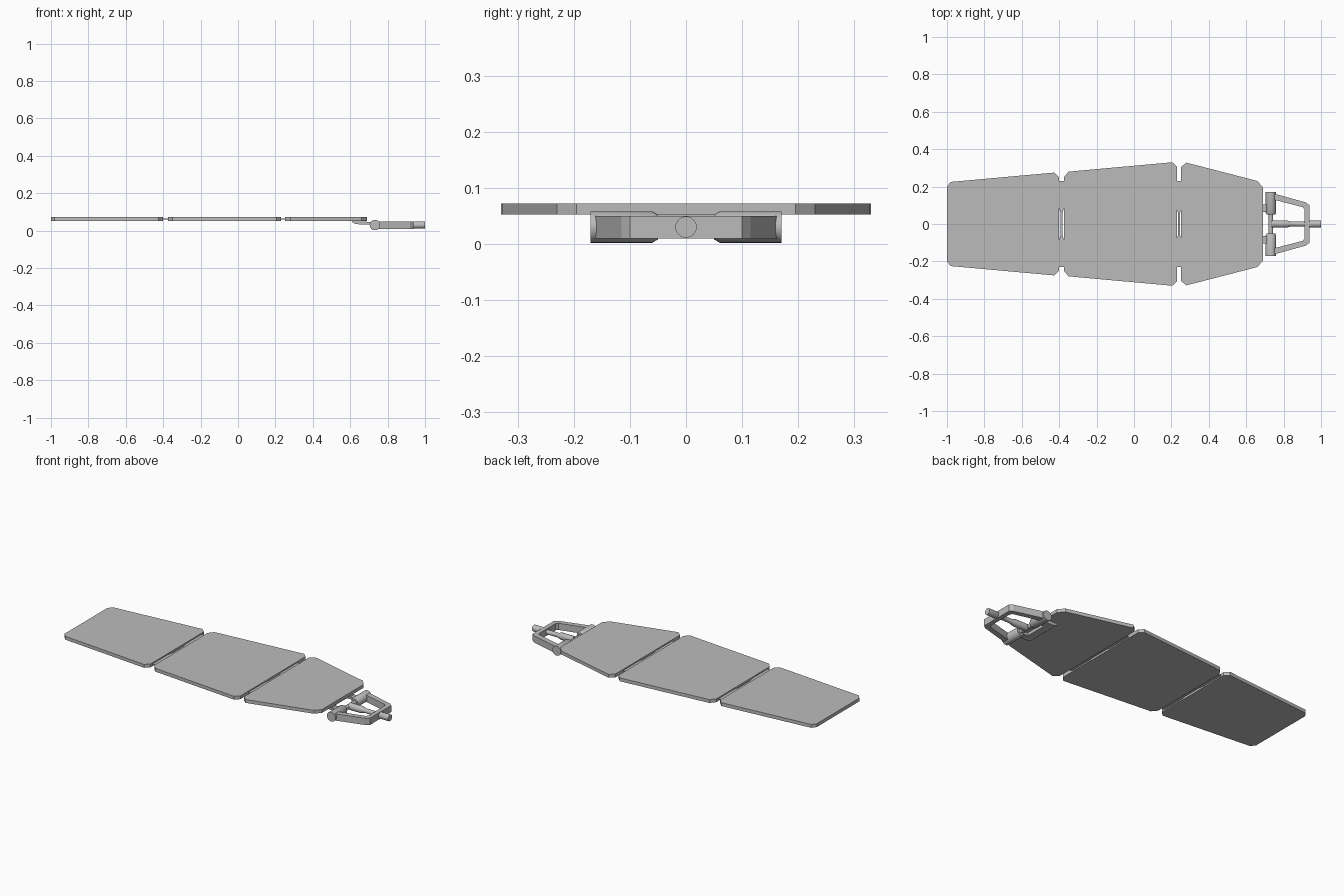
import bpy, bmesh, math
from mathutils import Matrix

cube = bpy.data.objects.get("Cube")
if cube:
    bpy.data.objects.remove(cube, do_unlink=True)

grey = bpy.data.materials.new("plain_grey")
grey.use_nodes = True
GREY = (0.5, 0.5, 0.5, 1)
grey.diffuse_color = GREY
grey.node_tree.nodes["Principled BSDF"].inputs["Base Color"].default_value = GREY


def finish(bm, name, smooth=False):
    bmesh.ops.recalc_face_normals(bm, faces=bm.faces)
    mesh = bpy.data.meshes.new(name)
    bm.to_mesh(mesh)
    bm.free()
    mesh.materials.append(grey)
    obj = bpy.data.objects.new(name, mesh)
    bpy.context.collection.objects.link(obj)
    if smooth:
        bpy.ops.object.select_all(action="DESELECT")
        obj.select_set(True)
        bpy.context.view_layer.objects.active = obj
        bpy.ops.object.shade_smooth_by_angle(angle=math.radians(35))
    return obj


def prism(name, outline, low, high, axis="z"):
    """Extrude a closed outline along z, or an x-z outline along y."""
    bm = bmesh.new()
    place = (lambda a, b: (a, b, low)) if axis == "z" else (lambda a, b: (a, low, b))
    face = bm.faces.new([bm.verts.new(place(a, b)) for a, b in outline])
    top = bmesh.ops.extrude_face_region(bm, geom=[face])
    verts = [g for g in top["geom"] if isinstance(g, bmesh.types.BMVert)]
    shift = (0, 0, high - low) if axis == "z" else (0, high - low, 0)
    bmesh.ops.translate(bm, verts=verts, vec=shift)
    return finish(bm, name)


def mirrored(half):
    """Close a half outline by reflecting it over y = 0."""
    return half + [(x, -y) for x, y in reversed(half)]


def turned(name, profile, turn, centre):
    """Lathe (distance, radius) pairs round an axis."""
    bm = bmesh.new()
    sides = 24
    rings = []
    for d, r in profile:
        rings.append([bm.verts.new((d, r * math.cos(k * math.tau / sides),
                                    r * math.sin(k * math.tau / sides)))
                      for k in range(sides)])
    for a, b in zip(rings, rings[1:]):
        for k in range(sides):
            n = (k + 1) % sides
            bm.faces.new((a[k], a[n], b[n], b[k]))
    bm.faces.new(rings[0])
    bm.faces.new(rings[-1])
    bm.transform(Matrix.Translation(centre) @ Matrix.Rotation(turn, 4, "Z"))
    return finish(bm, name, True)


# Three flat panels with clipped corners
panels = {
    "end_panel": [(-1, .2), (-.98, .225), (-.425, .275), (-.4, .25)],
    "middle_panel": [(-.375, .25), (-.35, .28), (.205, .33), (.23, .305)],
    "clasp_panel": [(.252, .305), (.28, .328), (.66, .23), (.69, .195)],
}
for name, half in panels.items():
    prism(name, mirrored(half), .052, .072)

# Thin waisted links between panels
for name, x in (("end_link", -.3875), ("middle_link", .241)):
    half = [(x - .014, .23), (x + .014, .23), (x + .014, .09), (x + .006, .06)]
    outline = half + [(x + .006, -.06), (x + .014, -.09), (x + .014, -.23),
                      (x - .014, -.23), (x - .014, -.09), (x - .006, -.06),
                      (x - .006, .06), (x - .014, .09)]
    prism(name, outline, .059, .065)

# Bracket under the clasp panel with two arms reaching the barrels
prism("bracket_plate", [(.61, .053), (.61, .046), (.625, .037), (.645, .034),
                        (.67, .034), (.67, .053)], -.105, .105, "y")
for side, s in (("left", 1), ("right", -1)):
    prism(side + "_bracket_arm", [(.66, .034), (.725, .034), (.725, .046),
                                  (.69, .046), (.68, .053), (.66, .053)],
          s * .065, s * .105, "y")
    # Hinge barrels, chamfered at the inner end
    turned(side + "_barrel", [(.05, .022), (.06, .028), (.17, .028)],
           s * math.pi / 2, (.732, 0, .03))

# Pin joining the barrels
turned("hinge_pin", [(-.06, .012), (.06, .012)], math.pi / 2, (.732, 0, .03))

# Open tapered buckle frame
outer = [(.74, .165), (.92, .115), (.938, .1)]
inner = [(.74, .132), (.902, .09), (.912, .078)]
frame = outer + [(x, -y) for x, y in reversed(outer)]
frame += [(x, -y) for x, y in inner] + list(reversed(inner))
prism("buckle_frame", frame, .01, .05)

# Prong with a thick root, slim middle and thick tip
turned("prong", [(.735, .02), (.815, .02), (.84, .013), (.92, .013),
                 (.93, .019), (1, .019)], 0, (0, 0, .03))
